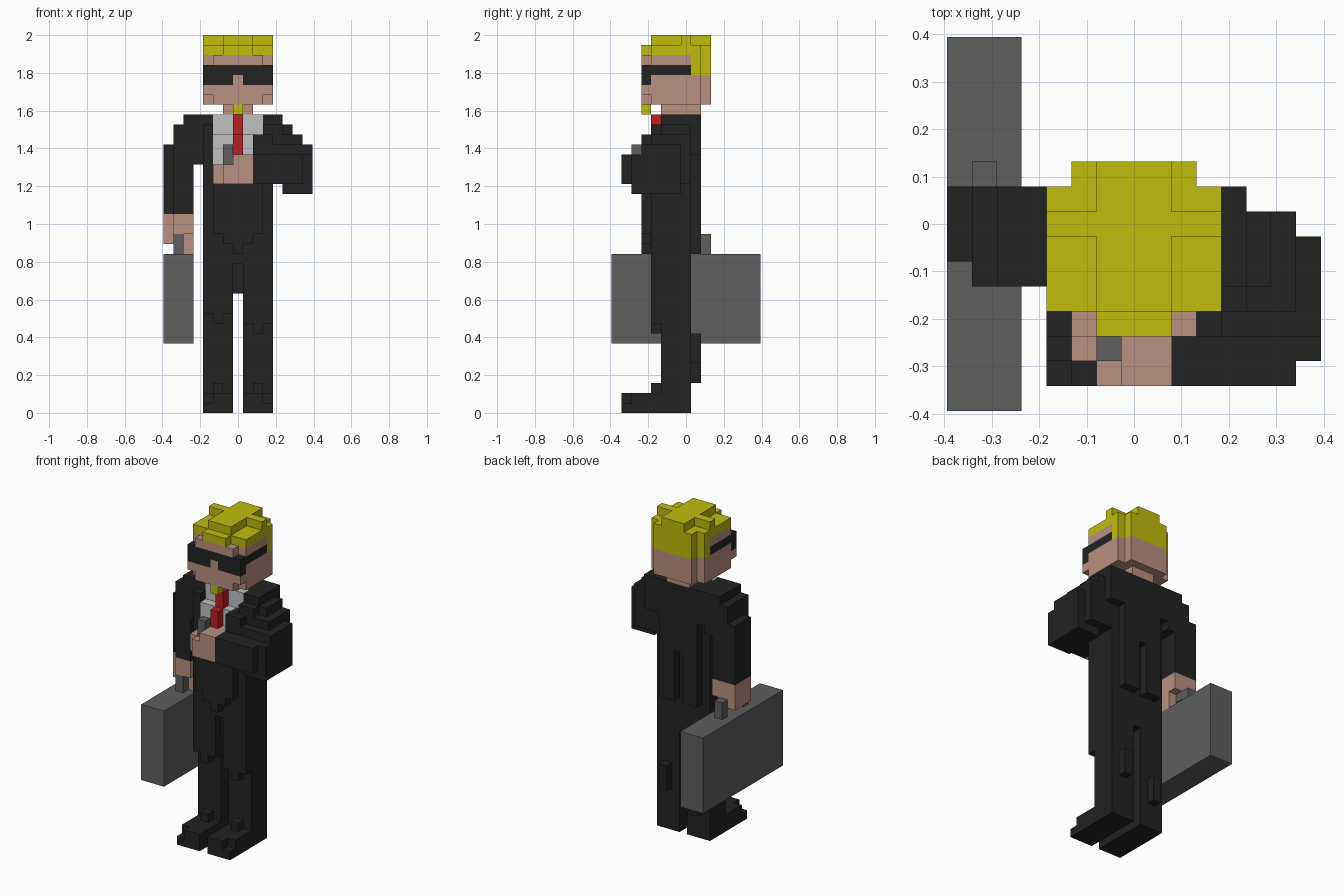
import bpy, bmesh
from mathutils import Vector

cube = bpy.data.objects.get("Cube")
if cube:
    bpy.data.objects.remove(cube, do_unlink=True)

U = 2 / 38                      # size of one block
OFFSET = Vector((-7.5, -7.5, 0))


def linear(c):
    c /= 255
    return c / 12.92 if c < 0.04045 else ((c + 0.055) / 1.055) ** 2.4


def material(name, *rgb):
    m = bpy.data.materials.new(name)
    col = [linear(c) for c in rgb] + [1]
    m.diffuse_color = col
    m.use_nodes = True
    m.node_tree.nodes["Principled BSDF"].inputs["Base Color"].default_value = col
    return m


black = material("suit black", 34, 34, 34)
skin = material("skin", 186, 144, 128)
yellow = material("blond yellow", 192, 188, 13)
white = material("shirt white", 192, 192, 192)
red = material("tie red", 188, 30, 34)
grey = material("metal grey", 94, 94, 94)

blocks = {}                     # block position -> part name
parts = {}                      # part name -> material


def fill(part, mat, *boxes):
    """Fill boxes (x0, x1, y0, y1, z0, z1) with blocks; later parts replace earlier ones."""
    parts[part] = mat
    for x0, x1, y0, y1, z0, z1 in boxes:
        for x in range(x0, x1):
            for y in range(y0, y1):
                for z in range(z0, z1):
                    blocks[x, y, z] = part


def mirror(box):
    return (15 - box[1], 15 - box[0], *box[2:])


# Legs with knee steps and shoes
leg = [(4, 7, 5, 8, 0, 16), (4, 7, 4, 5, 10, 16), (5, 6, 4, 5, 9, 10)]
shoe = [(4, 7, 2, 8, 0, 2), (5, 7, 1, 2, 0, 2), (4, 5, 1, 2, 0, 1), (5, 6, 4, 5, 2, 3)]
fill("right_leg", black, *leg, (5, 6, 8, 9, 3, 6))
fill("left_leg", black, *map(mirror, leg), (8, 11, 4, 5, 9, 10),
     (9, 10, 4, 5, 8, 9), (9, 10, 8, 9, 5, 8))
fill("right_shoe", black, *shoe)
fill("left_shoe", black, *map(mirror, shoe))
fill("crotch", black, (7, 8, 5, 8, 12, 15), (7, 8, 4, 8, 15, 16))

# Jacket: body, pointed front hem, back panel with split tails
fill("jacket", black, (4, 11, 4, 8, 16, 29), (4, 11, 5, 9, 26, 30),
     (5, 10, 3, 4, 18, 24), (6, 9, 3, 4, 17, 18), (7, 8, 3, 4, 16, 17),
     (9, 11, 3, 4, 23, 28), (5, 10, 8, 9, 22, 26),
     (5, 7, 8, 9, 16, 22), (8, 10, 8, 9, 16, 22))

# Shirt and tie
for y in (4,):                  # hollow the jacket opening at the collar
    for x in range(5, 10):
        blocks.pop((x, y, 28), None)
fill("shirt", white, (5, 10, 5, 6, 28, 30), (5, 9, 4, 5, 24, 28))
fill("tie", red, (7, 8, 4, 6, 28, 30), (7, 8, 3, 5, 25, 28))

# Right arm hanging down
fill("right_sleeve", black, (2, 4, 5, 9, 29, 30), (1, 4, 5, 9, 27, 29),
     (0, 1, 6, 9, 25, 27), (1, 4, 5, 9, 25, 27),
     (0, 1, 6, 9, 20, 25), (1, 3, 5, 9, 20, 25))
fill("right_hand", skin, (0, 3, 6, 9, 18, 20), (0, 1, 6, 9, 17, 18), (2, 3, 6, 8, 16, 18),
     (1, 3, 5, 6, 18, 20))

# Briefcase and handle
fill("briefcase", grey, (0, 3, 0, 15, 7, 16))
fill("briefcase_handle", grey, (1, 2, 5, 6, 16, 18), (1, 2, 9, 10, 16, 18),
     (1, 2, 6, 9, 17, 18))

# Left arm bent across the chest
fill("left_sleeve", black, (11, 12, 5, 9, 29, 30), (11, 12, 4, 9, 28, 29),
     (12, 13, 5, 8, 28, 29), (11, 14, 4, 8, 27, 28), (11, 12, 4, 9, 26, 28),
     (11, 14, 3, 8, 26, 27), (14, 15, 3, 7, 26, 27),
     (11, 14, 2, 8, 23, 26), (14, 15, 2, 7, 23, 26), (12, 15, 2, 7, 22, 23),
     (9, 14, 1, 4, 23, 26))
fill("left_hand", skin, (6, 9, 1, 4, 23, 25), (5, 6, 2, 4, 23, 25), (7, 9, 1, 4, 25, 26))
fill("pistol", grey, (6, 7, 2, 3, 25, 27))

# Head and neck
fill("neck", skin, (6, 9, 5, 9, 30, 31))
fill("head", skin, (4, 11, 4, 9, 31, 36), (5, 10, 3, 10, 31, 36), (4, 11, 3, 4, 32, 35))
fill("sunglasses", black, (4, 11, 3, 8, 34, 35), (4, 7, 3, 4, 33, 34), (8, 11, 3, 4, 33, 34))
fill("goatee", yellow, (7, 8, 3, 4, 30, 31))
fill("hair", yellow, (4, 11, 8, 9, 34, 36), (5, 10, 8, 10, 34, 36),
     (4, 11, 4, 9, 36, 37), (5, 10, 9, 10, 36, 37), (6, 9, 3, 4, 36, 37),
     (6, 9, 4, 10, 37, 38), (4, 11, 7, 8, 37, 38))


def build(part, mat):
    """Make one mesh from the exposed sides of a part's blocks."""
    bm = bmesh.new()
    for pos, name in blocks.items():
        if name != part:
            continue
        centre = Vector(pos) + Vector((0.5, 0.5, 0.5))
        for axis in range(3):
            for sign in (-1, 1):
                n = Vector((0, 0, 0))
                n[axis] = sign
                if tuple(int(p + d) for p, d in zip(pos, n)) in blocks:
                    continue
                a = Vector((0, 0, 0))
                a[(axis + 1) % 3] = 0.5
                b = n.cross(a)
                mid = centre + n / 2 + OFFSET
                corners = (mid - a - b, mid + a - b, mid + a + b, mid - a + b)
                bm.faces.new([bm.verts.new(c * U) for c in corners])
    bmesh.ops.remove_doubles(bm, verts=bm.verts, dist=0.001)
    bmesh.ops.dissolve_limit(bm, angle_limit=0.01, verts=bm.verts, edges=bm.edges)
    mesh = bpy.data.meshes.new(part)
    bm.to_mesh(mesh)
    bm.free()
    mesh.materials.append(mat)
    bpy.context.collection.objects.link(bpy.data.objects.new(part, mesh))


for part, mat in parts.items():
    build(part, mat)
